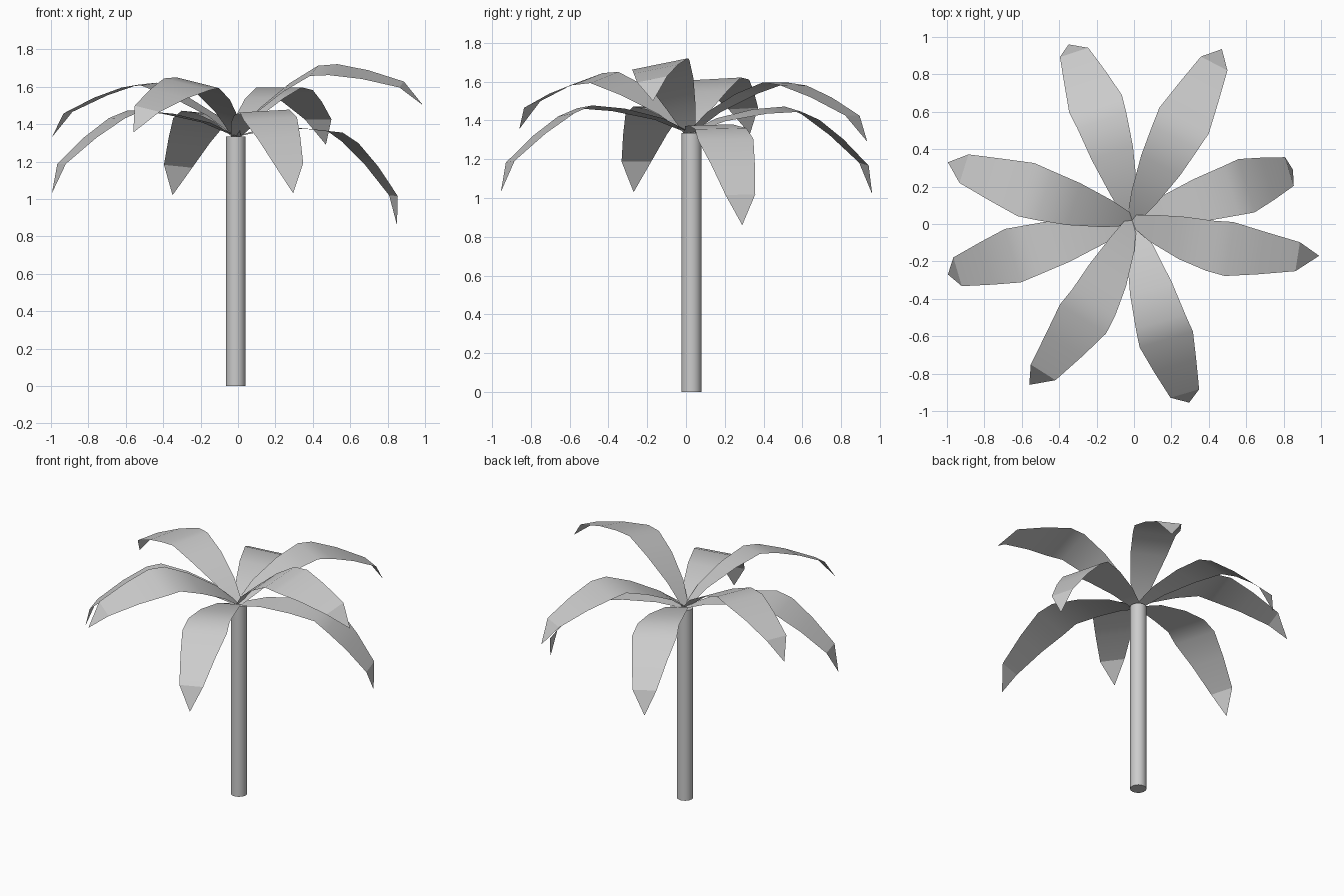
import bpy, bmesh
from mathutils import Vector

if "Cube" in bpy.data.objects:
    bpy.data.objects.remove(bpy.data.objects["Cube"])

ROOT = Vector((-0.01, 0.02, 1.335))

# Shared frond shape: distance along the chord, height above it, half width
PROFILE = [(0.0, 0.0, 0.03), (0.13, 0.11, 0.075), (0.31, 0.21, 0.117),
           (0.47, 0.273, 0.138), (0.57, 0.263, 0.149), (0.73, 0.21, 0.118),
           (0.91, 0.127, 0.08)]

# Each frond: tip position, leftward direction across the blade
FRONDS = [
    ((0.99, -0.17, 1.50), (0.05, 0.29, 0.06)),
    ((0.85, 0.29, 0.86), (-0.10, 0.24, 0.02)),
    ((0.47, 0.935, 1.29), (-0.28, 0.10, 0.0)),
    ((-0.35, 0.96, 1.02), (-0.25, -0.11, 0.035)),
    ((-0.995, 0.33, 1.33), (-0.06, -0.285, -0.015)),
    ((-0.995, -0.27, 1.03), (0.10, -0.26, 0.005)),
    ((-0.56, -0.86, 1.355), (0.25, -0.125, -0.06)),
    ((0.295, -0.955, 1.03), (0.26, 0.11, 0.025)),
]


def make_object(name, bm, angle):
    mesh = bpy.data.meshes.new(name)
    bm.to_mesh(mesh)
    bm.free()
    obj = bpy.data.objects.new(name, mesh)
    bpy.context.collection.objects.link(obj)
    bpy.ops.object.select_all(action='DESELECT')
    obj.select_set(True)
    bpy.context.view_layer.objects.active = obj
    bpy.ops.object.shade_smooth_by_angle(angle=angle)
    return obj


def frond(name, tip, side):
    tip = Vector(tip)
    chord = tip - ROOT
    size = chord.length
    u = chord.normalized()
    s = Vector(side)
    s = (s - u * s.dot(u)).normalized()
    n = u.cross(s)
    bm = bmesh.new()
    rows = []
    for d, h, w in PROFILE:
        mid = ROOT + (u * d + n * h) * size
        rows.append([bm.verts.new(mid + s * w), bm.verts.new(mid - s * w)])
    for (l0, r0), (l1, r1) in zip(rows, rows[1:]):
        bm.faces.new((l0, r0, r1, l1))
    bm.faces.new((*rows[-1], bm.verts.new(tip)))
    make_object(name, bm, 0.5)


# Fronds
for i, (tip, side) in enumerate(FRONDS):
    frond(f"frond_{i + 1}", tip, side)

# Trunk
bm = bmesh.new()
bmesh.ops.create_cone(bm, cap_ends=True, segments=20, radius1=0.052,
                      radius2=0.052, depth=1.335)
bmesh.ops.translate(bm, verts=bm.verts, vec=(-0.012, 0.028, 0.6675))
make_object("trunk", bm, 0.6)
